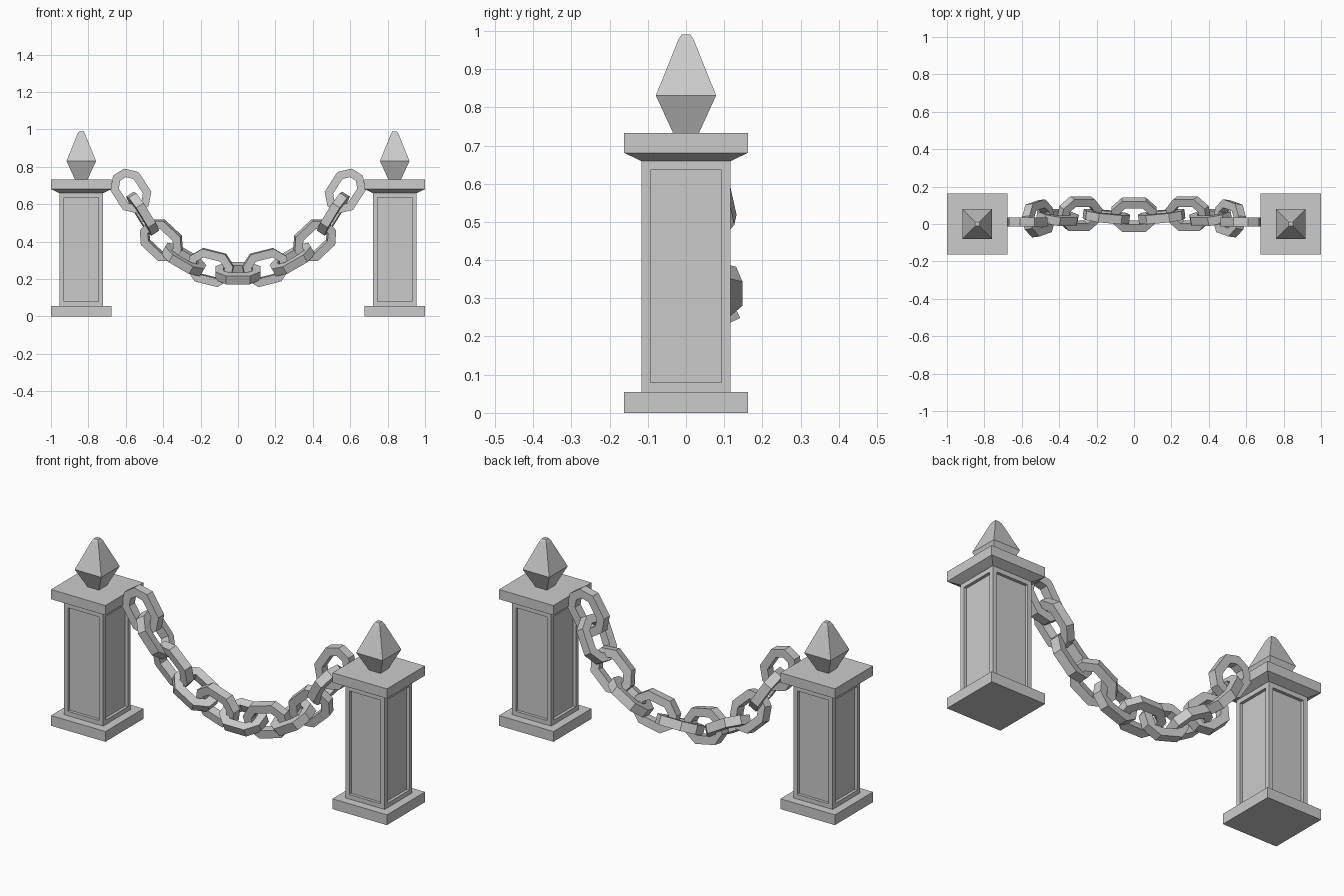
import bpy, bmesh
from math import radians
from mathutils import Matrix, Vector

if "Cube" in bpy.data.objects:
    bpy.data.objects.remove(bpy.data.objects["Cube"])

POST_X = 0.838


def finish(name, bm, mirror=True):
    bmesh.ops.recalc_face_normals(bm, faces=bm.faces)
    mesh = bpy.data.meshes.new(name)
    bm.to_mesh(mesh)
    bm.free()
    ob = bpy.data.objects.new(name, mesh)
    bpy.context.collection.objects.link(ob)
    if mirror:
        ob.modifiers.new("mirror", 'MIRROR').use_mirror_merge = False
    return ob


def square_stack(profile):
    """Closed solid of square sections given as (half width, z)."""
    bm = bmesh.new()
    rings = [[bm.verts.new((-POST_X + sx * h, sy * h, z))
              for sx, sy in ((-1, -1), (1, -1), (1, 1), (-1, 1))] for h, z in profile]
    for a, b in zip(rings, rings[1:]):
        for i in range(4):
            j = (i + 1) % 4
            bm.faces.new((a[i], a[j], b[j], b[i]))
    bm.faces.new(rings[0])
    bm.faces.new(rings[-1])
    bmesh.ops.recalc_face_normals(bm, faces=bm.faces)
    return bm


def octagon(a, a2, b, b2):
    return [(a, -b2), (a, b2), (a2, b), (-a2, b), (-a, b2), (-a, -b2), (-a2, -b), (a2, -b)]


def link(name, loc, pitch, roll, yaw=0, mirror=True):
    """Octagonal chain link with a square bar section."""
    t = 0.024
    m = (Matrix.Translation(loc) @ Matrix.Rotation(radians(yaw), 4, 'Z')
         @ Matrix.Rotation(radians(pitch), 4, 'Y') @ Matrix.Rotation(radians(roll), 4, 'X'))
    outer = octagon(0.12, 0.063, 0.09, 0.035)
    inner = octagon(0.077, 0.046, 0.047, 0.018)
    bm = bmesh.new()
    rings = [[bm.verts.new(m @ Vector((x, y, z))) for x, y in loop]
             for loop, z in ((outer, -t), (outer, t), (inner, t), (inner, -t))]
    for k in range(4):
        a, b = rings[k], rings[(k + 1) % 4]
        for i in range(8):
            j = (i + 1) % 8
            bm.faces.new((a[i], a[j], b[j], b[i]))
    return finish(name, bm, mirror)


# Post base and cap
finish("post_base", square_stack([(0.162, 0), (0.162, 0.055)]))
finish("post_cap", square_stack([(0.119, 0.66), (0.162, 0.681), (0.162, 0.733)]))

# Post shaft with a recessed panel on each side
bm = square_stack([(0.117, 0.055), (0.117, 0.66)])
sides = [f for f in bm.faces if abs(f.normal.z) < 0.5]
bmesh.ops.inset_individual(bm, faces=sides, thickness=0.034)
for f in bmesh.ops.extrude_discrete_faces(bm, faces=sides)["faces"]:
    bmesh.ops.translate(bm, verts=f.verts, vec=f.normal * -0.016)
finish("post_shaft", bm)

# Pointed finial
finish("finial", square_stack([(0.034, 0.733), (0.079, 0.831), (0.02, 0.977), (0.012, 0.99)]))

# Sagging chain: five mirrored links and one in the middle
for i, args in enumerate([
        ((-0.573, 0.01, 0.671), 57, 90, 0),
        ((-0.51, 0.03, 0.55), 57, 10, 20),
        ((-0.41, 0.035, 0.408), 43, 105, 0),
        ((-0.29, 0.055, 0.305), 30, 20, 0),
        ((-0.148, 0.04, 0.262), 14, 97, -5)]):
    link(f"chain_link_{i + 1}", *args)
link("chain_link_middle", (0, 0.05, 0.232), 0, 25, mirror=False)
